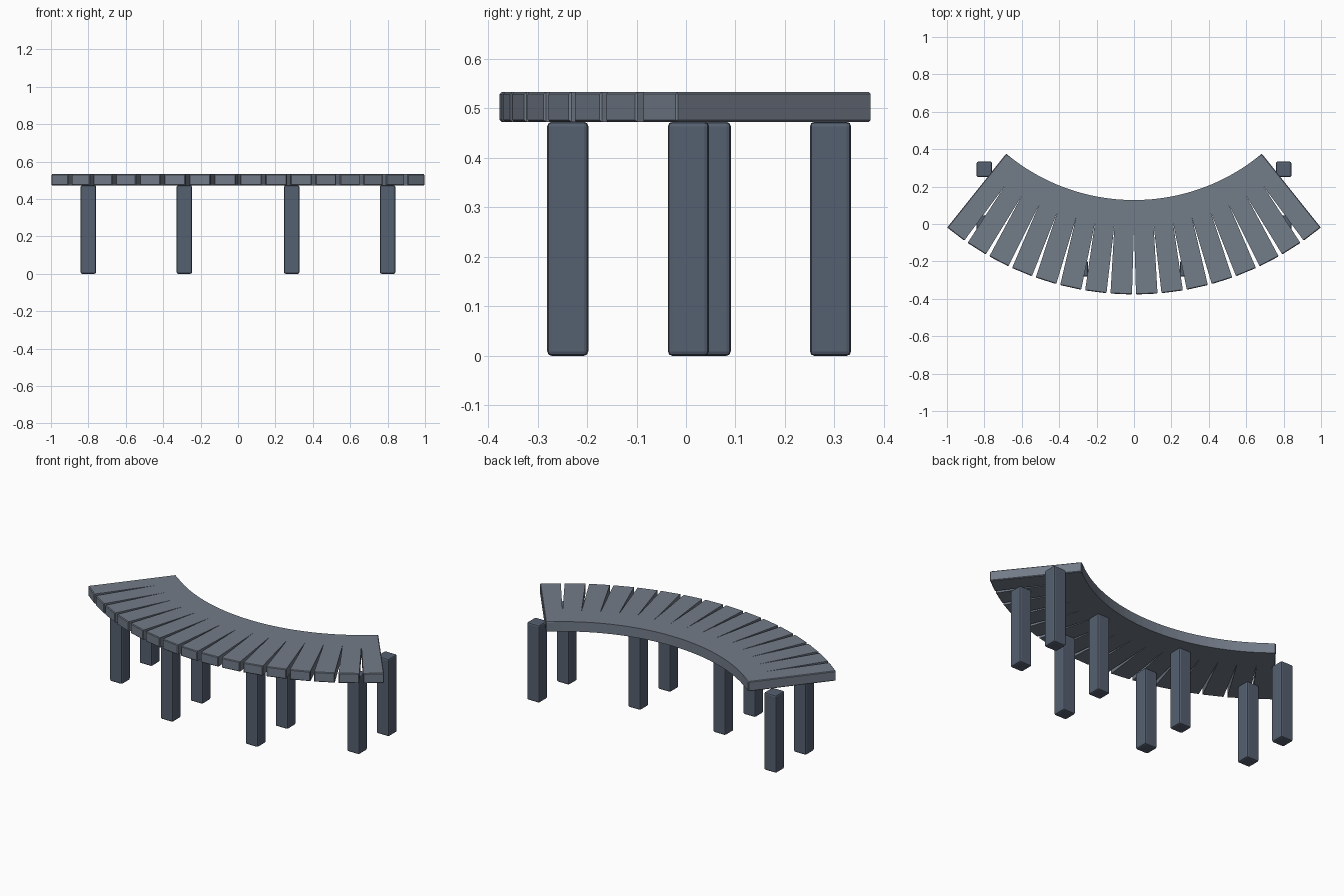
import bpy, bmesh, math
from math import sin, cos, radians

if "Cube" in bpy.data.objects:
    bpy.data.objects.remove(bpy.data.objects["Cube"])

N = 16                       # slats
STEP = radians(4.98)         # angle per slat
CY = 1.195                   # arc centre on y
R_IN, R_TIP, R_OUT = 1.067, 1.205, 1.571
W_OUT = 0.115                # slat width at the tip
Z0, Z1 = 0.473, 0.533


def material(name, rgb):
    m = bpy.data.materials.new(name)
    m.diffuse_color = (*rgb, 1)
    m.use_nodes = True
    m.node_tree.nodes["Principled BSDF"].inputs["Base Color"].default_value = m.diffuse_color
    return m


def finish(bm, name, mat):
    bmesh.ops.recalc_face_normals(bm, faces=bm.faces)
    me = bpy.data.meshes.new(name)
    bm.to_mesh(me)
    bm.free()
    me.materials.append(mat)
    ob = bpy.data.objects.new(name, me)
    bpy.context.collection.objects.link(ob)
    return ob


def polar(r, a, side=0.0):
    # point at radius r and angle a from -y, shifted sideways
    return (r * sin(a) + side * cos(a), CY - r * cos(a) + side * sin(a))


seat_mat = material("seat_grey", (0.17, 0.20, 0.25))
leg_mat = material("leg_grey", (0.09, 0.115, 0.16))

# Seat: curved comb outline, slats joined along the inner edge
outline, notch = [], set()
half = N * STEP / 2
for i in range(N):
    a = -half + (i + 0.5) * STEP
    outline += [polar(R_OUT, a, -W_OUT / 2), polar(R_OUT, a, W_OUT / 2)]
    if i < N - 1:
        notch.add(len(outline))
        outline.append(polar(R_TIP, a + STEP / 2))
for i in range(2 * N + 1):
    outline.append(polar(R_IN, half - i * STEP / 2))

bm = bmesh.new()
low = [bm.verts.new((x, y, Z0)) for x, y in outline]
top = [bm.verts.new((x, y, Z1)) for x, y in outline]
n = len(outline)
bm.faces.new(low[::-1])
bm.faces.new(top)
for i in range(n):
    j = (i + 1) % n
    bm.faces.new((low[i], low[j], top[j], top[i]))
# soften the rims and the slat corners, not the narrow notches
skip = {v for k in notch for v in (low[k], top[k])}
inner_mid = {v for k in range(n - 2 * N, n - 1) for v in (low[k], top[k])}
edges = [e for e in bm.edges
         if not (set(e.verts) & skip)
         and not (set(e.verts) <= inner_mid and abs(e.verts[0].co.z - e.verts[1].co.z) > 0.01)]
bmesh.ops.bevel(bm, geom=edges, offset=0.004, segments=1, affect='EDGES')
seat = finish(bm, "seat", seat_mat)

# Legs: four pairs of square posts with chamfered edges
LEG_W = 0.083
for x, ys in ((0.80, (0.005, 0.292)), (0.287, (-0.239, 0.049))):
    for s, side in ((-1, "left"), (1, "right")):
        for y, depth in zip(ys, ("front", "back")):
            bm = bmesh.new()
            bmesh.ops.create_cube(bm, size=1)
            for v in bm.verts:
                v.co = (s * x + v.co.x * LEG_W, y + v.co.y * LEG_W, (v.co.z + 0.5) * Z0)
            bmesh.ops.bevel(bm, geom=bm.edges[:], offset=0.009, segments=2,
                            profile=0.5, affect='EDGES')
            place = "outer" if x > 0.5 else "inner"
            finish(bm, f"{place}_{depth}_leg_{side}", leg_mat)
